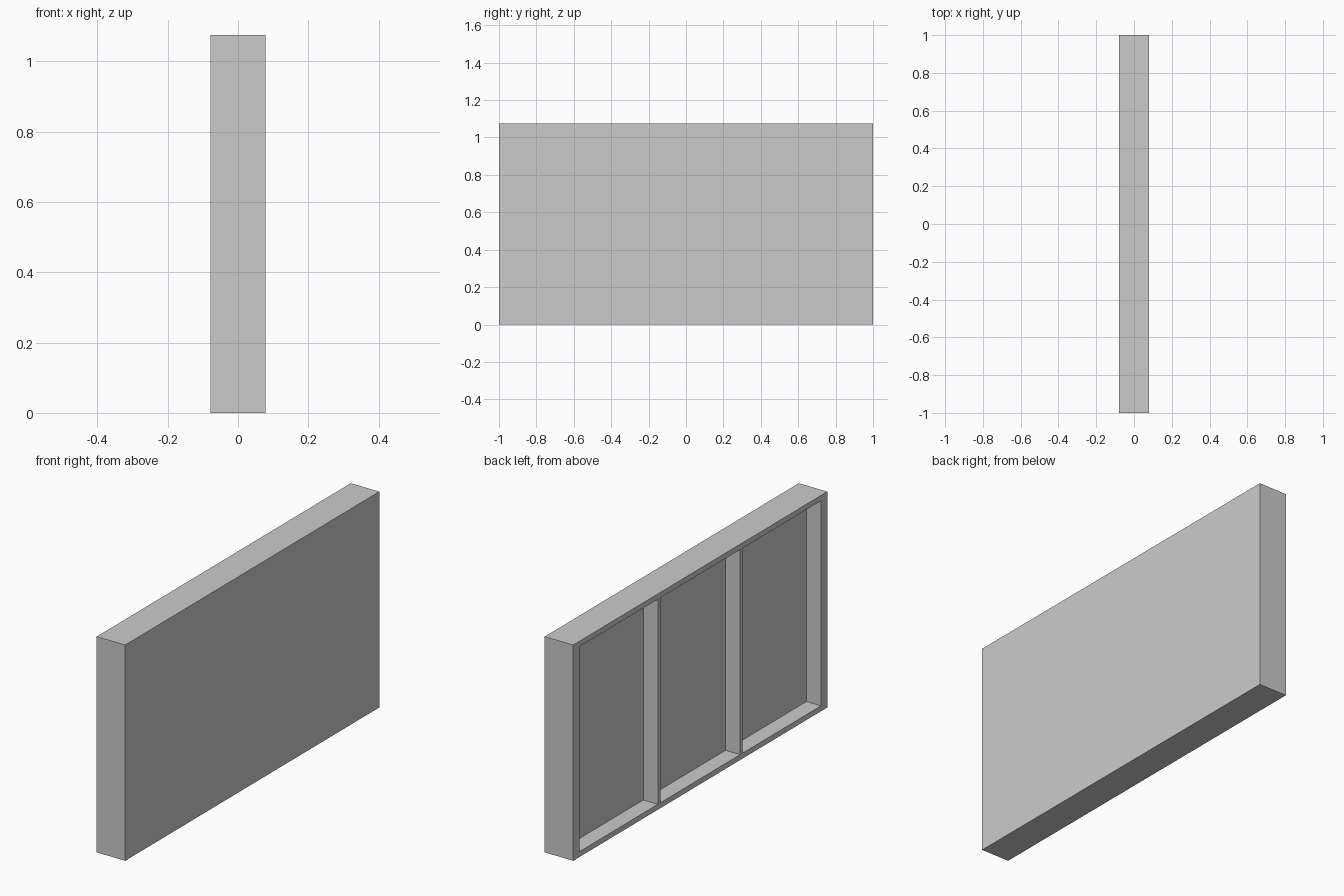
import bpy

if "Cube" in bpy.data.objects:
    bpy.data.objects.remove(bpy.data.objects["Cube"])

DEPTH, LENGTH, HEIGHT = 0.157, 2.0, 1.075
POCKET = 0.08            # depth of the open bays
SIDE, RAIL = 0.05, 0.027  # end border, top and bottom border
DIV_Y, DIV_T = 0.324, 0.02  # divider position and thickness


def box(name, lo, hi):
    centre = [(a + b) / 2 for a, b in zip(lo, hi)]
    bpy.ops.mesh.primitive_cube_add(size=1, location=centre)
    obj = bpy.context.object
    obj.name = name
    obj.scale = [b - a for a, b in zip(lo, hi)]
    bpy.ops.object.transform_apply(location=True, rotation=False, scale=True)
    return obj


# Solid panel body
panel = box("panel_frame", (-DEPTH / 2, -LENGTH / 2, 0),
            (DEPTH / 2, LENGTH / 2, HEIGHT))

# Three open bays on the -x side, leaving the frame and two dividers
end, inner, outer = LENGTH / 2 - SIDE, DIV_Y - DIV_T / 2, DIV_Y + DIV_T / 2
for i, (y0, y1) in enumerate([(-end, -outer), (-inner, inner), (outer, end)]):
    cutter = box(f"bay_cutter_{i + 1}", (-DEPTH / 2 - 0.05, y0, RAIL),
                 (-DEPTH / 2 + POCKET, y1, HEIGHT - RAIL))
    cutter.hide_render = True
    mod = panel.modifiers.new(f"bay_{i + 1}", 'BOOLEAN')
    mod.operation = 'DIFFERENCE'
    mod.solver = 'EXACT'
    mod.object = cutter
    bpy.context.view_layer.objects.active = panel
    bpy.ops.object.modifier_apply(modifier=mod.name)
    bpy.data.objects.remove(cutter, do_unlink=True)
